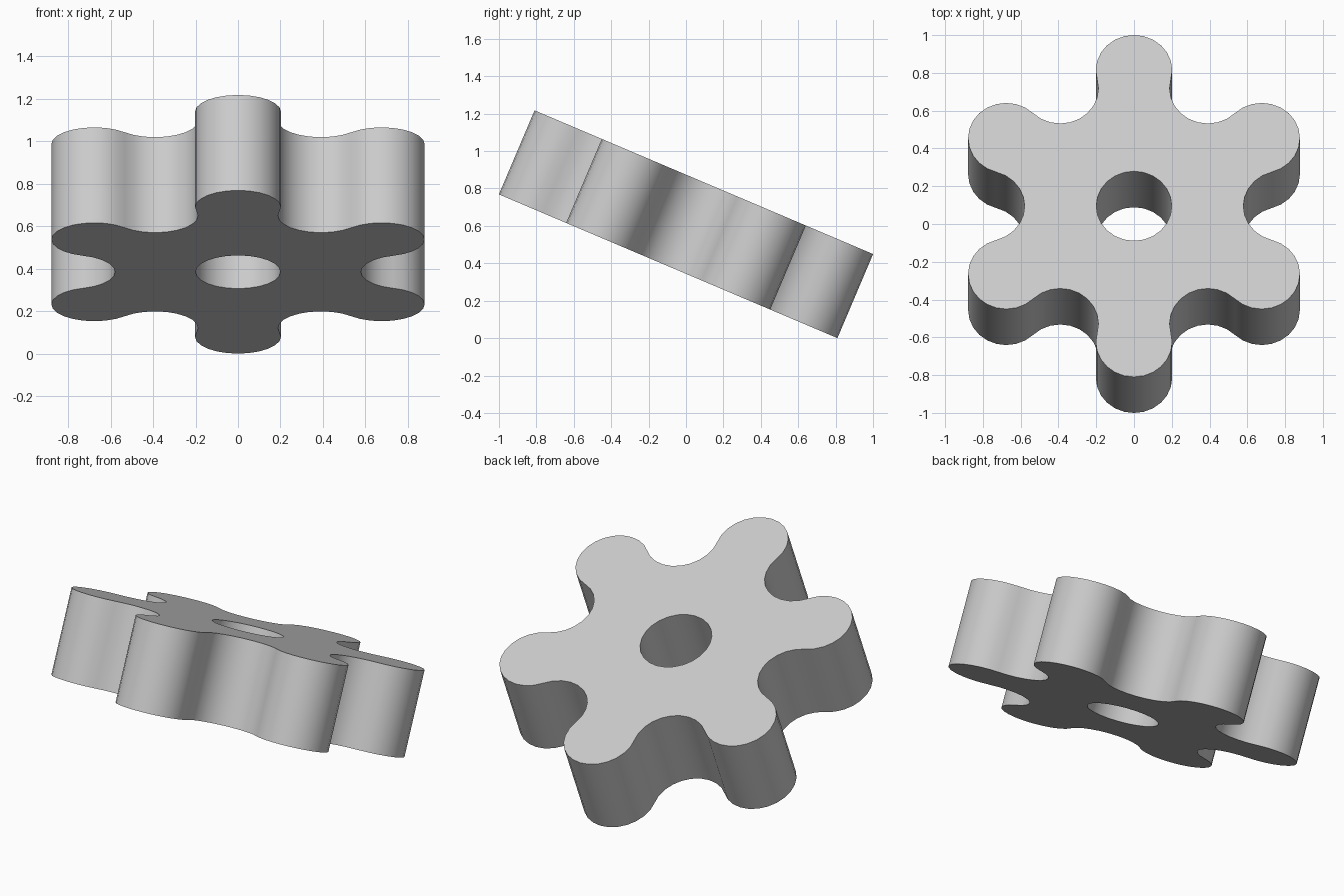
import bpy, bmesh
from math import radians, sin, cos
from mathutils import Matrix, Vector

cube = bpy.data.objects.get("Cube")
if cube:
    bpy.data.objects.remove(cube, do_unlink=True)

LOBES = 6
RING = 0.781                    # distance of lobe and valley centres
ARC = RING * sin(radians(15))   # makes lobes and valleys tangent
HOLE = 0.2
THICK = 0.488
TILT = -23
STEP = 15


def polar(radius, degrees):
    a = radians(degrees)
    return Vector((radius * cos(a), radius * sin(a), 0))


def wheel_outline():
    """Alternating convex lobes and concave valleys."""
    pts = []
    for i in range(LOBES):
        a = 30 + i * 360 / LOBES
        lobe, valley = polar(RING, a), polar(RING, a + 30)
        pts += [lobe + polar(ARC, a + d) for d in range(-105, 105, STEP)]
        pts += [valley + polar(ARC, a + 285 - d) for d in range(0, 150, STEP)]
    return pts


def add_loop(bm, pts):
    verts = [bm.verts.new(p) for p in pts]
    return [bm.edges.new((v, verts[i - 1])) for i, v in enumerate(verts)]


# Flat profile with a round bore, extruded to a thick wheel
bm = bmesh.new()
edges = add_loop(bm, wheel_outline())
edges += add_loop(bm, [polar(HOLE, d) for d in range(0, 360, STEP)])
bmesh.ops.triangle_fill(bm, edges=edges, use_beauty=True)
grown = bmesh.ops.extrude_face_region(bm, geom=bm.faces[:], use_keep_orig=True)
top = [g for g in grown["geom"] if isinstance(g, bmesh.types.BMVert)]
bmesh.ops.translate(bm, verts=top, vec=(0, 0, THICK))
bmesh.ops.translate(bm, verts=bm.verts[:], vec=(0, 0, -THICK / 2))

# Tilt the wheel back and rest it on the ground
bmesh.ops.rotate(bm, verts=bm.verts[:], matrix=Matrix.Rotation(radians(TILT), 3, "X"))
low = min(v.co.z for v in bm.verts)
bmesh.ops.translate(bm, verts=bm.verts[:], vec=(0, 0, -low))
bmesh.ops.recalc_face_normals(bm, faces=bm.faces[:])

mesh = bpy.data.meshes.new("lobed_wheel")
bm.to_mesh(mesh)
bm.free()
wheel = bpy.data.objects.new("lobed_wheel", mesh)
bpy.context.collection.objects.link(wheel)

# Plain light grey
grey = bpy.data.materials.new("light_grey")
grey.use_nodes = True
colour = (0.6, 0.6, 0.6, 1)
grey.diffuse_color = colour
grey.node_tree.nodes["Principled BSDF"].inputs["Base Color"].default_value = colour
mesh.materials.append(grey)

# Smooth curved walls, sharp rims
bpy.ops.object.select_all(action="DESELECT")
wheel.select_set(True)
bpy.context.view_layer.objects.active = wheel
bpy.ops.object.shade_smooth_by_angle(angle=radians(40))
